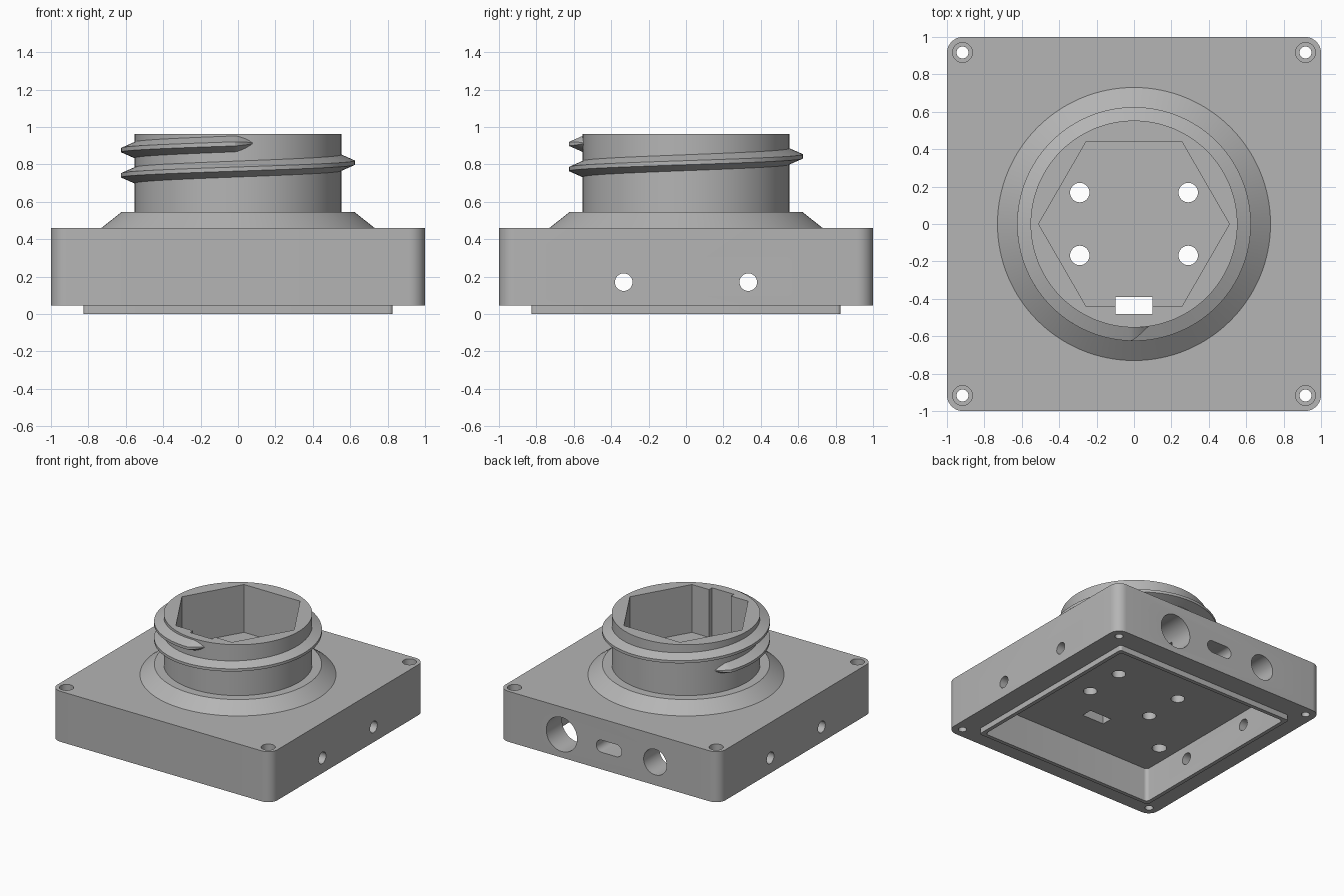
import bpy, bmesh, math
from mathutils import Matrix, Vector

cube = bpy.data.objects.get("Cube")
if cube:
    bpy.data.objects.remove(cube, do_unlink=True)

grey = bpy.data.materials.new("plain_grey")
grey.use_nodes = True
colour = (0.46, 0.46, 0.46, 1)
grey.diffuse_color = colour
grey.node_tree.nodes["Principled BSDF"].inputs["Base Color"].default_value = colour


def finish(name, bm):
    bmesh.ops.recalc_face_normals(bm, faces=bm.faces)
    mesh = bpy.data.meshes.new(name)
    bm.to_mesh(mesh)
    bm.free()
    mesh.materials.append(grey)
    ob = bpy.data.objects.new(name, mesh)
    bpy.context.collection.objects.link(ob)
    return ob


def box(name, lo, hi, radius=0, axis=2, segments=8):
    """Box between two corners, edges along one axis rounded."""
    bm = bmesh.new()
    bmesh.ops.create_cube(bm, size=1)
    lo, hi = Vector(lo), Vector(hi)
    for v in bm.verts:
        v.co = (lo + hi) / 2 + v.co * (hi - lo)
    if radius:
        edges = [e for e in bm.edges
                 if abs(e.verts[0].co[axis] - e.verts[1].co[axis]) > 1e-4]
        bmesh.ops.bevel(bm, geom=edges, offset=radius, segments=segments,
                        affect='EDGES', profile=0.5)
    return finish(name, bm)


def rod(name, start, end, r1, r2=None, sides=40):
    """Cylinder or cone running from start to end."""
    start, end = Vector(start), Vector(end)
    d = end - start
    bm = bmesh.new()
    bmesh.ops.create_cone(bm, cap_ends=True, segments=sides, radius1=r1,
                          radius2=r1 if r2 is None else r2, depth=d.length)
    turn = Vector((0, 0, 1)).rotation_difference(d).to_matrix().to_4x4()
    bmesh.ops.transform(bm, verts=bm.verts,
                        matrix=Matrix.Translation((start + end) / 2) @ turn)
    return finish(name, bm)


def combine(target, tool, operation):
    mod = target.modifiers.new("combine", 'BOOLEAN')
    mod.operation, mod.object, mod.solver = operation, tool, 'EXACT'
    tool.hide_render = True
    bpy.context.view_layer.objects.active = target
    bpy.ops.object.modifier_apply(modifier=mod.name)
    bpy.data.objects.remove(tool, do_unlink=True)


def smooth(ob):
    bpy.ops.object.select_all(action='DESELECT')
    ob.select_set(True)
    bpy.context.view_layer.objects.active = ob
    bpy.ops.object.shade_smooth_by_angle(angle=math.radians(25))


# Square body with locating lip, sloped collar and round neck
BOTTOM, DECK, TOP, CEILING, FLOOR = 0.045, 0.46, 0.963, 0.28, 0.57
NECK = 0.553
body = box("housing", (-1, -1, BOTTOM), (1, 1, DECK), 0.085)
combine(body, box("lip", (-.827, -.827, 0), (.827, .827, .1), .02), 'UNION')
combine(body, rod("collar", (0, 0, DECK), (0, 0, .545), .73, .623, 128), 'UNION')
combine(body, rod("neck", (0, 0, .4), (0, 0, TOP), NECK, sides=128), 'UNION')

# Underside cavity and hexagonal socket with key slot
cuts = [box("cavity", (-.795, -.795, -.1), (.795, .795, CEILING), .03)]
bm = bmesh.new()
bmesh.ops.create_circle(bm, cap_ends=True, segments=6, radius=0.51)
turn = Matrix.Rotation(math.radians(30), 4, 'Z')
if max(v.co.x for v in bm.verts) < 0.5:
    bmesh.ops.transform(bm, verts=bm.verts, matrix=turn)
bmesh.ops.translate(bm, verts=bm.verts, vec=(0, 0, FLOOR))
top = bmesh.ops.extrude_face_region(bm, geom=bm.faces[:])["geom"]
bmesh.ops.translate(bm, vec=(0, 0, 0.6),
                    verts=[g for g in top if isinstance(g, bmesh.types.BMVert)])
cuts.append(finish("hex_socket", bm))
cuts.append(box("key_slot", (-.1, -.48, .2), (.1, -.39, 1.2)))

# Socket floor holes, corner screw holes and side screw holes
for sx in (-1, 1):
    for sy in (-1, 1):
        cuts.append(rod("wire_hole", (.29 * sx, .168 * sy, .2), (.29 * sx, .168 * sy, .7), .052))
        x, y = .917 * sx, .917 * sy
        cuts.append(rod("screw_hole", (x, y, -.1), (x, y, .6), .032))
        cuts.append(rod("screw_head", (x, y, .36), (x, y, .6), .053))
        cuts.append(rod("side_hole", (.7 * sx, .333 * sy, .17), (1.1 * sx, .333 * sy, .17), .047))

# Blind hole in the ceiling and connector openings in the back wall
cuts.append(rod("blind_hole", (-.66, -.49, .2), (-.66, -.49, .4), .055))
cuts.append(rod("large_port", (.43, .75, .235), (.43, 1.1, .235), .14, sides=64))
cuts.append(rod("small_port", (-.42, .75, .235), (-.42, 1.1, .235), .105, sides=64))
cuts.append(box("oval_port", (-.115, .75, .185), (.115, 1.1, .285), .048, axis=1))
for cut in cuts:
    combine(body, cut, 'DIFFERENCE')
smooth(body)

# Helical screw thread with tapered ends
PITCH, START, END, TAPER = 0.135, 148, 638, 9
STEPS = 360
bm = bmesh.new()
rings = []
for i in range(STEPS + 1):
    deg = START + (END - START) * i / STEPS
    t = max(0.02, min(1, (deg - START) / TAPER, (END - deg) / TAPER))
    z = 0.91 + (deg - 630) / 360 * PITCH
    a = math.radians(deg)
    root, crest = 0.047 * math.sqrt(t), 0.011 * math.sqrt(t)
    outer = NECK + 0.072 * t
    section = ((0.543, -root), (outer, -crest), (outer, crest), (0.543, root))
    rings.append([bm.verts.new((r * math.cos(a), r * math.sin(a), z + h))
                  for r, h in section])
for p, q in zip(rings, rings[1:]):
    for k in range(4):
        n = (k + 1) % 4
        bm.faces.new((p[k], p[n], q[n], q[k]))
bm.faces.new(rings[0])
bm.faces.new(rings[-1][::-1])
smooth(finish("screw_thread", bm))
